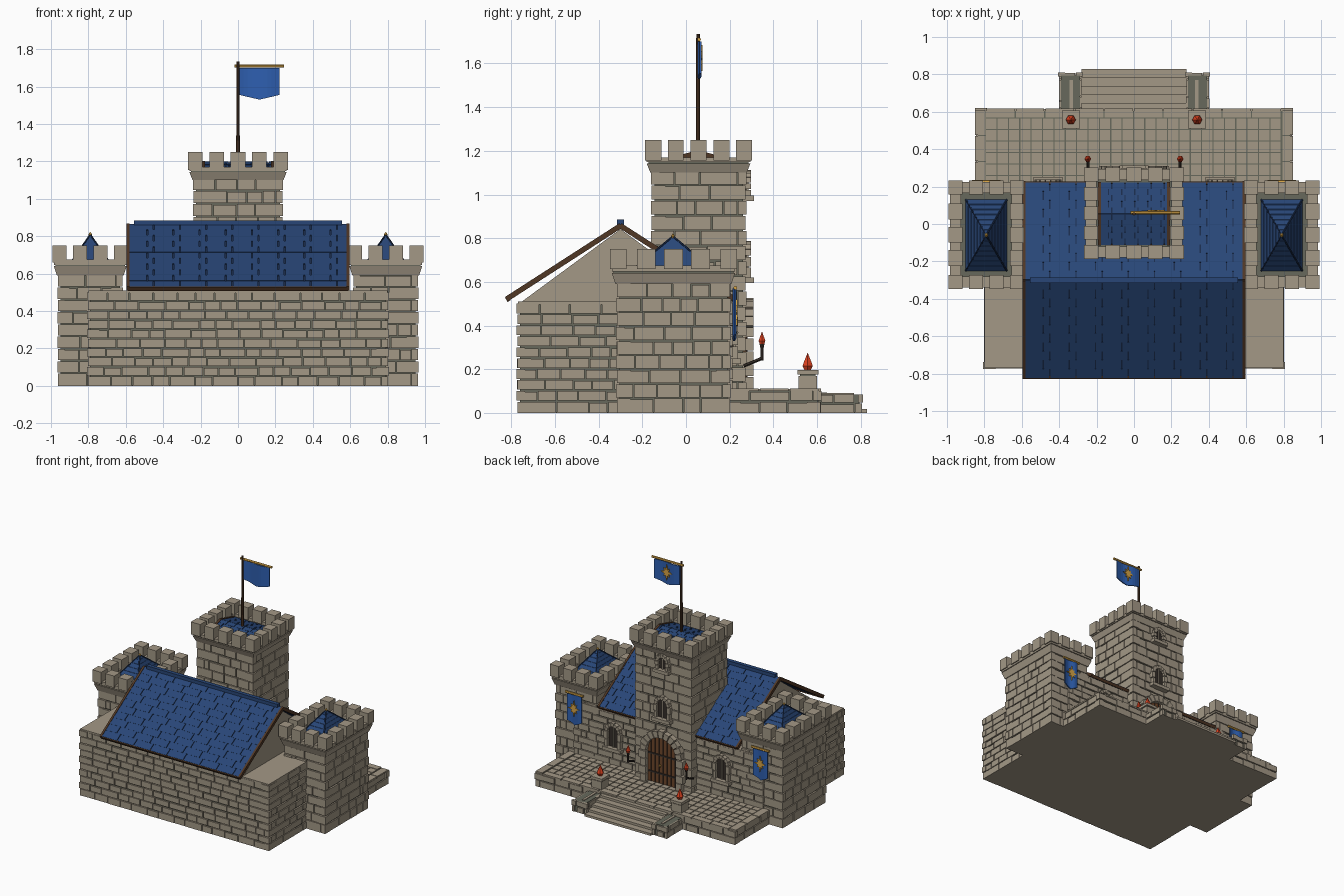
import bpy, bmesh, math, random
from mathutils import Vector as V

if "Cube" in bpy.data.objects:
    bpy.data.objects.remove(bpy.data.objects["Cube"])
random.seed(4)

def lin(c):
    return tuple((v / 255 / 12.92) if v < 11 else ((v / 255 + .055) / 1.055) ** 2.4 for v in c) + (1,)
COL = dict(stone=(163, 152, 134), mortar=(103, 105, 92), roof_blue=(40, 70, 119), dark_blue=(26, 44, 76),
           banner_blue=(46, 95, 176), gold=(214, 164, 70), timber=(80, 55, 37), door_wood=(110, 70, 42),
           dark_iron=(52, 45, 40), flame_red=(222, 66, 32))
MAT = {}
for k, c in COL.items():
    MAT[k] = bpy.data.materials.new(k)
    MAT[k].diffuse_color = lin(c)
PARTS = {}

def get(name, mat):
    return PARTS.setdefault((name, mat), bmesh.new())

def prism(name, mat, a, b):
    """Solid between two matching polygons a and b."""
    bm = get(name, mat)
    va, vb = [bm.verts.new(p) for p in a], [bm.verts.new(p) for p in b]
    n = len(va)
    bm.faces.new(va[::-1])
    bm.faces.new(vb)
    for i in range(n):
        j = (i + 1) % n
        bm.faces.new((va[i], va[j], vb[j], vb[i]))

def rect(x0, x1, y0, y1, z):
    return [(x0, y0, z), (x1, y0, z), (x1, y1, z), (x0, y1, z)]

def box(name, mat, x0, x1, y0, y1, z0, z1):
    prism(name, mat, rect(x0, x1, y0, y1, z0), rect(x0, x1, y0, y1, z1))

def plate(name, mat, pts, y0, y1):
    prism(name, mat, [(x, y0, z) for x, z in pts], [(x, y1, z) for x, z in pts])

def lathe(name, mat, x, y, prof, n=6):
    for (r0, z0), (r1, z1) in zip(prof, prof[1:]):
        ring = lambda r, z: [(x + r * math.cos(math.tau * i / n), y + r * math.sin(math.tau * i / n), z) for i in range(n)]
        prism(name, mat, ring(max(r0, .0005), z0), ring(max(r1, .0005), z1))

def rod(name, mat, a, b, r):
    a, b = V(a), V(b)
    u = (b - a).orthogonal().normalized()
    w = (b - a).normalized().cross(u)
    off = [r * (u * math.cos(t * math.tau / 6) + w * math.sin(t * math.tau / 6)) for t in range(6)]
    prism(name, mat, [a + o for o in off], [b + o for o in off])

G = .006
def masonry(name, x0, x1, y0, y1, z0, z1, rows, quoin=.06, bw=.12):
    """Mortar core on a stone footing, clad with staggered bricks and alternating corner stones."""
    d = .01
    box(name + "_footing", "stone", x0, x1, y0, y1, z0, z0 + .003)
    box(name + "_core", "mortar", x0 + d, x1 - d, y0 + d, y1 - d, z0 + .003, z1)
    h = (z1 - z0) / rows
    for r in range(rows):
        a, b = z0 + r * h + (G if r else 0), z0 + (r + 1) * h
        for side in range(4):
            lo, hi = (x0, x1) if side < 2 else (y0, y1)
            p = lo + .03
            first = True
            while p < hi - .03:
                q = p + bw * random.uniform(.65, 1.25) * (.6 if first and r % 2 else 1)
                if q > hi - .08:
                    q = hi - .03
                f = random.uniform(-.001, .003)
                t = b - random.choice((0, 0, .004))
                if side == 0: box(name + "_bricks", "stone", p, q - G, y0 - f, y0 + .02, a, t)
                if side == 1: box(name + "_bricks", "stone", p, q - G, y1 - .02, y1 + f, a, t)
                if side == 2: box(name + "_bricks", "stone", x0 - f, x0 + .02, p, q - G, a, t)
                if side == 3: box(name + "_bricks", "stone", x1 - .02, x1 + f, p, q - G, a, t)
                p, first = q, False
        lx, ly = (quoin, quoin * .55) if r % 2 else (quoin * .55, quoin)
        e = .006 if r % 2 else .002
        for cx, sx in ((x0, 1), (x1, -1)):
            for cy, sy in ((y0, 1), (y1, -1)):
                X, Y = sorted((cx - sx * e, cx + sx * lx)), sorted((cy - sy * e, cy + sy * ly))
                box(name + "_quoins", "stone", *X, *Y, a, b)

def battlement(name, x0, x1, y0, y1, zb, zr, zt, out, nx, ny, t=.075):
    """Flared corbel, parapet ring and merlons around a tower top."""
    X0, X1, Y0, Y1 = x0 - out, x1 + out, y0 - out, y1 + out
    k = .008
    zm = zb + (zr - zb) * .6
    prism(name + "_corbel", "stone", rect(x0 - k, x1 + k, y0 - k, y1 + k, zb), rect(X0 + k, X1 - k, Y0 + k, Y1 - k, zm))
    box(name + "_joint", "mortar", X0 + .016, X1 - .016, Y0 + .016, Y1 - .016, zm, zm + G)
    for a in ((X0, X1, Y0, Y0 + t), (X0, X1, Y1 - t, Y1), (X0, X0 + t, Y0, Y1), (X1 - t, X1, Y0, Y1)):
        box(name + "_parapet", "stone", a[0] + k, a[1] - k, a[2] + k, a[3] - k, zm + G, zr)
    for lo, hi, n, along in ((X0, X1, nx, 1), (Y0, Y1, ny, 0)):
        w = (hi - lo) / (n + .45 * (n - 1))
        for i in range(n):
            p = lo + i * 1.45 * w
            if not along and i in (0, n - 1):
                continue
            for c in ((Y0, Y0 + t), (Y1 - t, Y1)) if along else ((X0, X0 + t), (X1 - t, X1)):
                a = (p, p + w, *c) if along else (*c, p, p + w)
                box(name + "_merlons", "stone", *a, zr - .015, zt)

def gable_roof(name, x0, x1, yr, zr, run, drop, rows, w):
    """Two shingled slopes with timber edges."""
    for s in (-1, 1):
        d = V((0, s * run, -drop))
        n = V((0, s * drop, run)).normalized()
        at = lambda x, t, h: V((x, yr, zr)) + d * t + n * h
        quad = lambda xa, xb, t, h0, u, h1: [at(xa, t, h0), at(xb, t, h0), at(xb, u, h1), at(xa, u, h1)]
        prism(name + "_base", "dark_blue", quad(x0, x1, 0, -.012, 1, -.012), quad(x0, x1, 0, 0, 1, 0))
        for r in range(rows):
            p = x0 - (w * .25 if r % 2 else 0)
            while p < x1 - .01:
                a, b = max(p, x0), min(p + w - .007, x1)
                t, u = r / rows, (r + 1) / rows
                prism(name + "_shingles", "roof_blue", quad(a, b, t, -.002, u, -.002), quad(a, b, t, .0045, u, .0055))
                p += w
        for xe in (x0, x1):
            prism(name + "_edge", "timber", quad(xe - .008, xe + .008, 0, -.016, 1.01, -.016), quad(xe - .008, xe + .008, 0, .008, 1.01, .008))
        prism(name + "_edge", "timber", quad(x0, x1, .985, -.018, 1.012, -.018), quad(x0, x1, .985, .003, 1.012, .003))

def arch(name, cx, y, zb, zc, r, t, panel, out, nv=9):
    """Arched opening with panel, jamb stones and voussoirs, facing +y."""
    P = lambda a, q: (cx + q * math.cos(a), zc + q * math.sin(a))
    plate(name + "_panel", panel, [(cx - r, zb), (cx + r, zb)] + [P(math.pi * i / 12, r) for i in range(13)], y - .01, y + .006)
    for i in range(nv):
        a, b = math.pi * i / nv + .02, math.pi * (i + 1) / nv - .02
        e = t * (1.15 if i % 2 else 1)
        plate(name + "_surround", "stone", [P(a, r), P(a, r + e), P(b, r + e), P(b, r)], y - .01, y + out)
    m = max(2, round((zc - zb) / .055))
    h = (zc - zb) / m
    for i in range(m):
        for s in (-1, 1):
            X = sorted((cx + s * r, cx + s * (r + t * (1.25 if i % 2 else .95))))
            box(name + "_surround", "stone", *X, y - .01, y + out, zb + i * h, zb + (i + 1) * h - .005)

def window(name, cx, y, z0, zc, r):
    arch(name, cx, y, z0, zc, r, .024, "dark_iron", .026, 7)
    box(name + "_sill", "stone", cx - r - .035, cx + r + .035, y - .01, y + .04, z0 - .025, z0)
    box(name + "_mullion", "stone", cx - .005, cx + .005, y, y + .015, z0, zc + r)

def star(name, cx, cz, y0, y1, s):
    pts = []
    for i in range(16):
        q = s * ((1 if i % 4 == 0 else .75) if i % 2 == 0 else .42)
        pts.append((cx + q * .78 * math.sin(i * math.tau / 16), cz + q * math.cos(i * math.tau / 16)))
    plate(name, "gold", pts, y0, y1)

def cloth(name, x0, x1, zt, zb, point, y, amp):
    """Wavy cloth with a pointed lower edge."""
    n = 10
    for i in range(n):
        c = []
        for u in (i / n, (i + 1) / n):
            yy, low = y + amp * math.sin(u * 7), zb - point * (1 - abs(2 * u - 1))
            c.append((x0 + (x1 - x0) * u, yy, low))
        (xa, ya, la), (xb, yb, lb) = c
        sec = lambda o: [(xa, ya + o, la), (xb, yb + o, lb), (xb, yb + o, zt), (xa, ya + o, zt)]
        prism(name, "banner_blue", sec(-.004), sec(.004))

# Great hall with gable and roof
masonry("hall", -.8, .8, -.77, .21, 0, .5, 10)
box("hall_top", "stone", -.8, .8, -.77, .21, .497, .51)
prism("hall_gable", "stone", *[[(x, -.765, .5), (x, .165, .5), (x, -.3, .842)] for x in (-.575, .575)])
gable_roof("hall_roof", -.587, .587, -.3, .862, .52, .335, 11, .14)
box("roof_ridge", "roof_blue", -.555, .555, -.315, -.285, .86, .885)

# Side towers with hipped caps and banners
for s in (-1, 1):
    c = s * .79
    masonry("side_tower", c - .17, c + .17, -.315, .2, 0, .59, 9)
    battlement("side_tower", c - .17, c + .17, -.315, .2, .59, .675, .75, .033, 4, 5)
    N, zb, zh = 7, .65, .158
    fr = lambda q, z: rect(c - .11 * q, c + .11 * q, -.06 - .19 * q, -.06 + .19 * q, z)
    for i in range(N):
        f, g, z = 1 - i / N, max(1 - (i + 1) / N, .01), zb + zh * i / N
        prism("side_tower_cap", "roof_blue", fr(f, z), fr(g + .02, z + zh / N))
    for sx in (-1, 1):
        for sy in (-1, 1):
            rod("cap_hip", "dark_blue", (c + sx * .11, -.06 + sy * .19, zb), (c, -.06, zb + zh), .005)
    lathe("cap_finial", "gold", c, -.06, [(.008, .8), (.01, .81), (0, .822)])
    cloth("wall_banner", c - .06, c + .06, .57, .36, .03, .222, .005)
    rod("banner_rod", "gold", (c - .075, .226, .572), (c + .075, .226, .572), .009)
    star("banner_emblem", c, .46, .226, .235, .06)
    window("hall_window", s * .46, .212, .25, .37, .042)

# Central keep
masonry("keep", -.235, .235, -.155, .27, 0, 1.11, 16)
battlement("keep", -.235, .235, -.155, .27, 1.1, 1.17, 1.25, .033, 5, 5)
gable_roof("keep_roof", -.185, .185, .055, 1.195, .165, .045, 5, .07)
window("keep_window", 0, .272, .62, .72, .042)
window("keep_window", 0, .272, .995, 1.055, .03)

# Door with planks, iron bands and handle
arch("door", 0, .272, .11, .345, .128, .048, "door_wood", .038, 11)
for i in range(-3, 4):
    x = i * .034
    box("door_plank_gap", "dark_iron", x - .002, x + .002, .27, .281, .11, .345 + math.sqrt(.128 ** 2 - x * x))
for z in (.18, .32):
    box("door_band", "dark_iron", -.125, .125, .27, .283, z, z + .012)
lathe("door_handle", "gold", .02, .288, [(.004, .24), (.009, .25), (.004, .26)])

# Terrace with paving slabs
masonry("terrace", -.845, .845, .19, .615, 0, .1, 2, .06, .15)
box("terrace_bed", "mortar", -.835, .835, .2, .605, .09, .103)
nx, ny = 26, 6
for i in range(nx):
    for j in range(ny):
        x, y = -.79 + 1.58 * i / nx, .2 + .37 * j / ny
        box("paving", "stone", x, x + 1.58 / nx - G, y, y + .37 / ny - G, .1, .11)
for i in range(10):
    x = -.79 + .158 * i
    box("terrace_rim", "stone", x, x + .152, .57, .618, .1, .111)
for s in (-1, 1):
    for j in range(3):
        y = .2 + .138 * j
        box("terrace_rim", "stone", *sorted((s * .795, s * .85)), y, y + .132, .1, .111)

# Entrance steps and cheek walls
for i in range(5):
    box("entrance_step", "stone", -.28, .28, .58, .83 - .046 * i, 0 if i == 0 else .019 * i, .019 * (i + 1) - .002)
    if i: box("step_joint", "mortar", -.275, .275, .58, .825 - .046 * i, .019 * i - .003, .019 * i + .001)
for s in (-1, 1):
    X = sorted((s * .28, s * .4))
    masonry("cheek_wall", *X, .59, .805, 0, .085, 2, .03, .1)
    box("cheek_strip", "stone", *sorted((s * .325, s * .345)), .6, .77, .08, .09)

# Braziers and wall torches
for s in (-1, 1):
    c = s * .338
    box("brazier_plinth", "stone", c - .042, c + .042, .515, .6, .1, .17)
    box("brazier_joint", "mortar", c - .036, c + .036, .522, .593, .17, .176)
    box("brazier_cap", "stone", c - .048, c + .048, .51, .607, .176, .196)
    lathe("brazier_flame", "flame_red", c, .557, [(.016, .196), (.027, .215), (.018, .237), (0, .275)])
    t = s * .247
    rod("torch_bracket", "dark_iron", (t, .265, .215), (t, .348, .25), .008)
    lathe("torch_post", "dark_iron", t, .348, [(.008, .24), (.008, .295), (.013, .315)])
    lathe("torch_flame", "flame_red", t, .348, [(.01, .31), (.018, .33), (0, .372)])

# Flagpole and flag
lathe("flagpole", "timber", 0, .055, [(.01, 1.15), (.008, 1.735)], 8)
rod("flag_rod", "gold", (-.02, .06, 1.71), (.245, .06, 1.71), .009)
cloth("flag", .008, .222, 1.7, 1.555, .025, .062, .006)
star("flag_emblem", .115, 1.625, .066, .0755, .06)

# Turn every part into an object
for (name, mat), bm in PARTS.items():
    bmesh.ops.recalc_face_normals(bm, faces=bm.faces)
    me = bpy.data.meshes.new(name)
    bm.to_mesh(me)
    bm.free()
    me.materials.append(MAT[mat])
    bpy.context.collection.objects.link(bpy.data.objects.new(name, me))

for m in bpy.data.materials:
    if m.users and not m.is_grease_pencil:
        m.use_nodes = True
        m.node_tree.nodes["Principled BSDF"].inputs["Base Color"].default_value = m.diffuse_color
